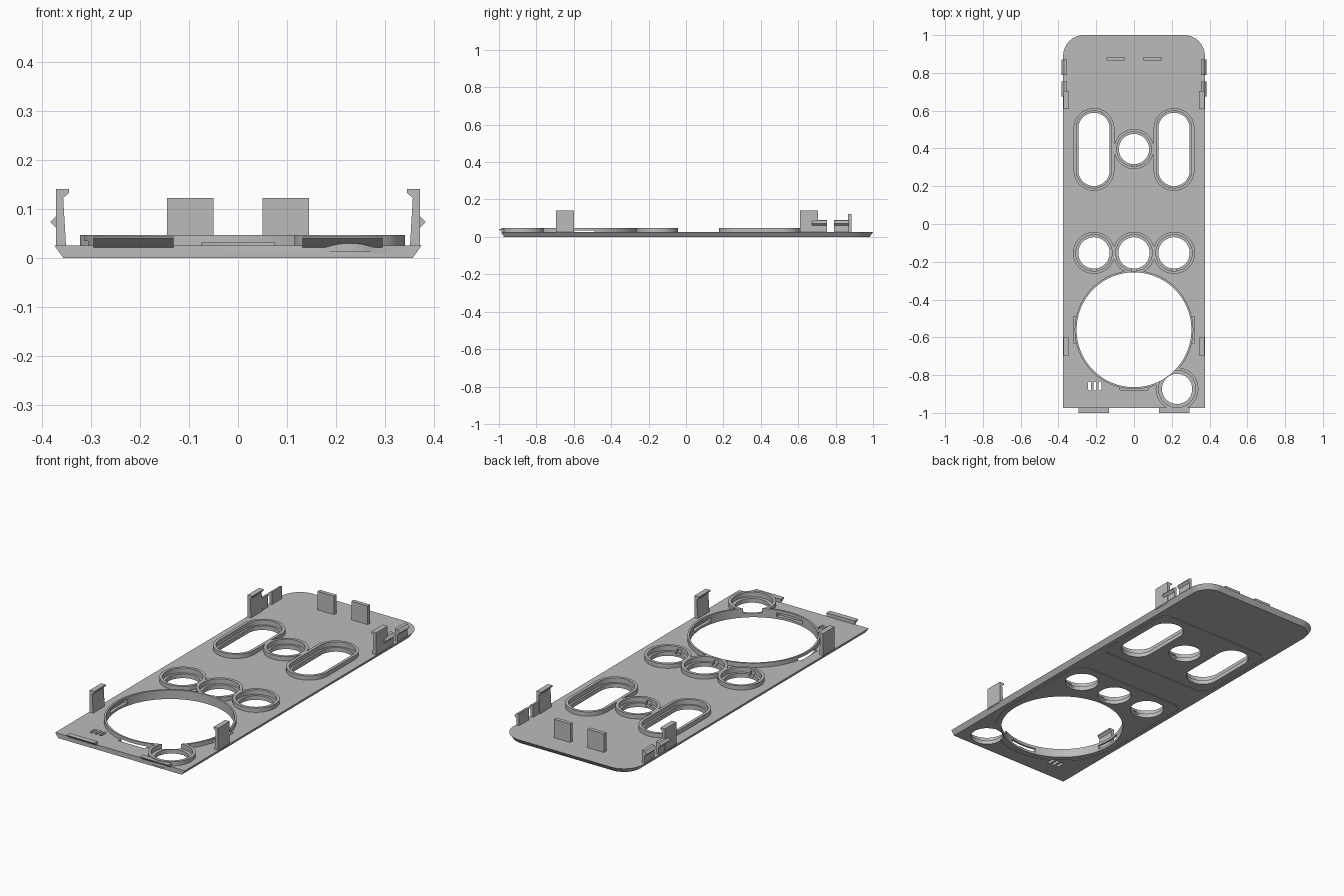
import bpy, bmesh
from math import sin, cos, pi

cube = bpy.data.objects.get("Cube")
if cube:
    bpy.data.objects.remove(cube, do_unlink=True)

grey = bpy.data.materials.new("plain grey plastic")
grey.use_nodes = True
COLOUR = (0.5, 0.5, 0.5, 1)
grey.diffuse_color = COLOUR
grey.node_tree.nodes["Principled BSDF"].inputs["Base Color"].default_value = COLOUR


def loft(name, loop_a, loop_b):
    """Solid between two matching 3D loops."""
    bm = bmesh.new()
    a = [bm.verts.new(p) for p in loop_a]
    b = [bm.verts.new(p) for p in loop_b]
    bm.faces.new(a)
    bm.faces.new(b)
    for i in range(len(a)):
        j = (i + 1) % len(a)
        bm.faces.new((a[i], a[j], b[j], b[i]))
    bmesh.ops.recalc_face_normals(bm, faces=bm.faces)
    mesh = bpy.data.meshes.new(name)
    bm.to_mesh(mesh)
    bm.free()
    mesh.materials.append(grey)
    obj = bpy.data.objects.new(name, mesh)
    bpy.context.collection.objects.link(obj)
    return obj


def outline(x0, x1, y0, y1, r_front, r_back, steps=24):
    """Rounded rectangle; a circle or stadium when the radius fills the width."""
    pts = []
    corners = ((x1, y1, r_back, -1, -1), (x0, y1, r_back, 1, -1),
               (x0, y0, r_front, 1, 1), (x1, y0, r_front, -1, 1))
    for k, (x, y, r, sx, sy) in enumerate(corners):
        for i in range(steps + 1):
            t = (k + i / steps) * pi / 2
            p = (x + sx * r + r * cos(t), y + sy * r + r * sin(t))
            if not pts or abs(p[0] - pts[-1][0]) + abs(p[1] - pts[-1][1]) > 1e-5:
                pts.append(p)
    if abs(pts[0][0] - pts[-1][0]) + abs(pts[0][1] - pts[-1][1]) < 1e-5:
        pts.pop()
    return pts


def prism(name, pts, z0, z1):
    return loft(name, [(x, y, z0) for x, y in pts], [(x, y, z1) for x, y in pts])


def pill(name, cx, cy, r, half, z0, z1):
    return prism(name, outline(cx - r, cx + r, cy - half - r, cy + half + r, r, r), z0, z1)


def box(name, x0, x1, y0, y1, z0, z1):
    return prism(name, [(x0, y0), (x1, y0), (x1, y1), (x0, y1)], z0, z1)


def combine(body, tool, operation):
    """Apply a boolean and remove the tool."""
    mod = body.modifiers.new("cut", "BOOLEAN")
    mod.operation = operation
    mod.solver = "EXACT"
    mod.object = tool
    bpy.context.view_layer.update()
    result = bpy.data.meshes.new_from_object(
        body.evaluated_get(bpy.context.evaluated_depsgraph_get()))
    body.modifiers.clear()
    body.data = result
    bpy.data.objects.remove(tool, do_unlink=True)


# Face plate with sides and back tapering towards the underside
TOP = 0.025
upper = outline(-0.375, 0.375, -0.975, 1.0, 0, 0.11)
lower = outline(-0.357, 0.357, -0.975, 0.982, 0, 0.092)
plate = loft("face_plate", [(x, y, 0) for x, y in lower], [(x, y, TOP) for x, y in upper])

# Button openings: centre x, centre y, hole radius, rim radius, half length
openings = [(s * 0.212, 0.395, 0.083, 0.108, 0.111) for s in (-1, 1)]
openings += [(x, -0.153, 0.083, 0.111, 0) for x in (-0.212, 0, 0.212)]
openings += [(0, 0.397, 0.08, 0.106, 0), (0.228, -0.873, 0.08, 0.113, 0)]
RING_Y = -0.56

# Raised rims
for x, y, hole, rim, half in openings:
    combine(plate, pill("rim", x, y, rim, half, 0.012, 0.047), "UNION")
combine(plate, pill("ring", 0, RING_Y, 0.314, 0, 0.012, 0.047), "UNION")

# Recesses inside the rims, then through holes
for x, y, hole, rim, half in openings:
    combine(plate, pill("recess", x, y, rim - 0.015, half, 0.022, 0.1), "DIFFERENCE")
for x, y, hole, rim, half in openings:
    combine(plate, pill("hole", x, y, hole, half, -0.1, 0.1), "DIFFERENCE")
    if half == 0 and x < 0.22:
        key = box("key", x - 0.013, x + 0.013, y - rim + 0.008, y - 0.06, 0.01, 0.035)
        combine(plate, key, "DIFFERENCE")
combine(plate, pill("dial_hole", 0, RING_Y, 0.304, 0, -0.1, 0.1), "DIFFERENCE")

# Locking slots in the dial ring
for s in (-1, 1):
    combine(plate, box("slot", s * 0.28, s * 0.319, RING_Y - 0.07, RING_Y + 0.07,
                       0.012, 0.034), "DIFFERENCE")
combine(plate, box("slot", -0.075, 0.075, -0.879, -0.84, 0.012, 0.031), "DIFFERENCE")

# Small grille
for x in (-0.235, -0.207, -0.18):
    combine(plate, pill("grille", x, -0.858, 0.008, 0.015, -0.1, 0.1), "DIFFERENCE")


# Fine panel grooves on the underside
def groove(x, y0, y1, r_front, r_back, w=0.007):
    ring = prism("groove", outline(-x, x, y0, y1, r_front, r_back), -0.01, 0.003)
    core = prism("core", outline(w - x, x - w, y0 + w, y1 - w, r_front - w, r_back - w),
                 -0.02, 0.02)
    combine(ring, core, "DIFFERENCE")
    combine(plate, ring, "DIFFERENCE")


groove(0.338, 0.15, 0.64, 0.06, 0.06)
groove(0.338, RING_Y - 0.338, -0.02, 0.338, 0.06)

bpy.ops.object.select_all(action="DESELECT")
plate.select_set(True)
bpy.context.view_layer.objects.active = plate
bpy.ops.object.shade_smooth_by_angle(angle=0.5)

# Hooked side posts and short snap clips, mirrored left and right
hook = [(0.372, 0.02), (0.372, 0.14), (0.345, 0.14), (0.345, 0.133), (0.357, 0.122),
        (0.351, 0.02)]
snap = [(0.37, 0.02), (0.37, 0.06), (0.383, 0.073), (0.37, 0.087), (0.356, 0.09),
        (0.356, 0.02)]
clips = [("front_hook", hook, -0.695, -0.6), ("back_hook", hook, 0.61, 0.705),
         ("front_snap", snap, 0.675, 0.755), ("back_snap", snap, 0.79, 0.872)]
for side, s in (("left", 1), ("right", -1)):
    for name, profile, y0, y1 in clips:
        loft(f"{side}_{name}", [(s * x, y0, z) for x, z in profile],
             [(s * x, y1, z) for x, z in profile])

    # Upright tabs near the back
    box(f"{side}_back_tab", s * 0.05, s * 0.145, 0.865, 0.885, 0.02, 0.122)

    # Wedge lips along the front edge
    lip = [(-0.972, 0.02), (-0.976, 0.022), (-1.0, 0.04), (-1.0, 0.043), (-0.972, 0.043)]
    loft(f"{side}_front_lip", [(s * 0.132, y, z) for y, z in lip],
         [(s * 0.295, y, z) for y, z in lip])
